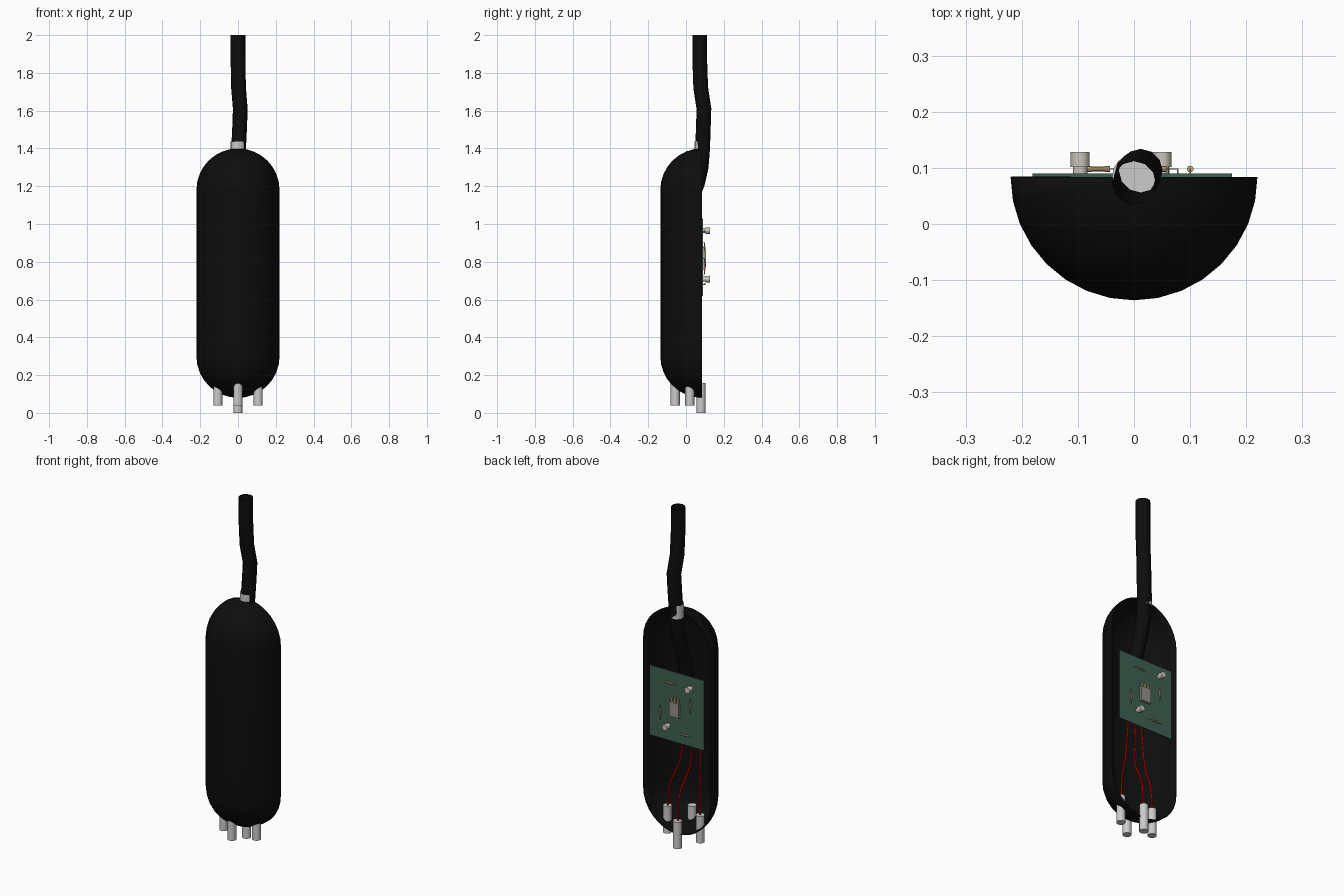
import bpy, bmesh
from mathutils import Vector

if "Cube" in bpy.data.objects:
    bpy.data.objects.remove(bpy.data.objects["Cube"])


def material(name, rgb):
    m = bpy.data.materials.new(name)
    m.diffuse_color = (*rgb, 1)
    m.use_nodes = True
    m.node_tree.nodes["Principled BSDF"].inputs["Base Color"].default_value = m.diffuse_color
    return m


BLACK = material("black_plastic", (0.004, 0.004, 0.004))
GREEN = material("board_green", (0.05, 0.12, 0.085))
RED = material("wire_red", (0.75, 0.0, 0.0))
TAN = material("resistor_tan", (0.62, 0.42, 0.2))
CHIP = material("chip_grey", (0.3, 0.28, 0.25))
METAL = material("capacitor_metal", (0.6, 0.57, 0.5))


def finish(ob, name, mat=None):
    ob.name = name
    if mat:
        ob.data.materials.append(mat)
    return ob


def cylinder(name, a, b, r, mat=None, sides=16):
    a, b = Vector(a), Vector(b)
    d = b - a
    bpy.ops.mesh.primitive_cylinder_add(
        vertices=sides, radius=r, depth=d.length, location=(a + b) / 2,
        rotation=d.to_track_quat('Z', 'Y').to_euler())
    bpy.ops.object.shade_smooth_by_angle()
    return finish(bpy.context.object, name, mat)


def box(name, loc, size, mat=None):
    bpy.ops.mesh.primitive_cube_add(size=1, location=loc)
    ob = bpy.context.object
    ob.scale = size
    return finish(ob, name, mat)


def tube(name, pts, r, mat, kind='BEZIER', res=4):
    cu = bpy.data.curves.new(name, 'CURVE')
    cu.dimensions = '3D'
    cu.bevel_depth, cu.bevel_resolution, cu.resolution_u = r, res, 6
    sp = cu.splines.new(kind)
    if kind == 'BEZIER':
        sp.bezier_points.add(len(pts) - 1)
        for p, co in zip(sp.bezier_points, pts):
            p.co = co
            p.handle_left_type = p.handle_right_type = 'AUTO'
    else:
        sp.points.add(len(pts) - 1)
        for p, co in zip(sp.points, pts):
            p.co = (*co, 1)
    ob = bpy.data.objects.new(name, cu)
    bpy.context.collection.objects.link(ob)
    return finish(ob, name, mat)


# Half-capsule shell, open at the back
R, YB = 0.22, 0.084
bm = bmesh.new()
bmesh.ops.create_uvsphere(bm, u_segments=32, v_segments=16, radius=R)
eq = [e for e in bm.edges if all(abs(v.co.z) < 1e-4 for v in e.verts)]
bmesh.ops.split_edges(bm, edges=eq)
top_faces = [f for f in bm.faces if f.calc_center_median().z > 0]
top = {v for f in top_faces for v in f.verts}
for v in bm.verts:
    v.co.z += 1.18 if v in top else 0.30
rims = [e for e in bm.edges if e.is_boundary]
bmesh.ops.bridge_loops(bm, edges=rims)
bmesh.ops.bisect_plane(bm, geom=bm.verts[:] + bm.edges[:] + bm.faces[:],
                       plane_co=(0, 0, 0), plane_no=(0, 1, 0), clear_outer=True)
bmesh.ops.translate(bm, verts=bm.verts, vec=(0, YB, 0))
bmesh.ops.recalc_face_normals(bm, faces=bm.faces)
if sum(f.normal.y * f.calc_area() for f in bm.faces) > 0:
    bmesh.ops.reverse_faces(bm, faces=bm.faces)
me = bpy.data.meshes.new("shell")
bm.to_mesh(me)
bm.free()
shell = bpy.data.objects.new("shell", me)
bpy.context.collection.objects.link(shell)
finish(shell, "shell", BLACK)
for p in me.polygons:
    p.use_smooth = True
sol = shell.modifiers.new("wall", 'SOLIDIFY')
sol.thickness, sol.offset = 0.004, -1

# Cable (open ended) and its metal collar
tube("cable", [(0, 0.073, 2.0), (0, 0.073, 1.86), (0.003, 0.078, 1.72),
               (0.012, 0.095, 1.61), (0.009, 0.092, 1.52), (0.003, 0.088, 1.40),
               (0.002, 0.080, 1.30), (0, 0.062, 1.22), (0, 0.03, 1.13),
               (0, 0.0, 1.04), (0, -0.015, 0.92)], 0.039, BLACK, 'POLY')
cylinder("cable_collar", (0, 0.085, 1.36), (0, 0.085, 1.437), 0.039)

# Contact pins at the bottom
for x, y, z in [(0, 0.08, 0), (0, -0.057, 0.04), (0.107, 0.02, 0.04), (-0.107, 0.02, 0.04)]:
    cylinder("pin", (x, y, z), (x, y, z + 0.158), 0.024)

# Red wires from the cable to the pins
for x0, x1, y1, z1 in [(0.03, 0.105, 0.02, 0.19), (-0.025, 0, 0.075, 0.15), (-0.076, -0.107, 0.02, 0.19)]:
    tube("wire", [(x0 * 0.4, -0.015, 0.93), (x0, -0.02, 0.6),
                  (x0 * 0.7 + x1 * 0.3, -0.01, 0.45),
                  (x0 * 0.15 + x1 * 0.85, y1 * 0.75, 0.32), (x1, y1, z1)],
         0.005, RED, res=1)

# Circuit board
box("circuit_board", (-0.003, 0.087, 0.825), (0.355, 0.006, 0.41), GREEN)

# Capacitors: wide can with narrower neck
for x, z in [(-0.096, 0.965), (0.05, 0.708)]:
    cylinder("capacitor_base", (x, 0.088, z), (x, 0.104, z), 0.013, METAL)
    cylinder("capacitor_can", (x, 0.102, z), (x, 0.128, z), 0.017, METAL)

# Resistors: body with end beads and leads bent into the board
for x, z, d in [(0.037, 0.962, (1, 0, 0)), (-0.064, 0.682, (1, 0, 0)),
                (0.1, 0.775, (0, 0, 1)), (-0.095, 0.86, (0, 0, 1))]:
    c, d = Vector((x, 0.098, z)), Vector(d)
    cylinder("resistor", c - d * 0.018, c + d * 0.018, 0.0045, TAN, 10)
    cylinder("resistor_lead", c - d * 0.042, c + d * 0.042, 0.0015, METAL, 6)
    for s in (-1, 1):
        cylinder("resistor_end", c + d * s * 0.012, c + d * s * 0.021, 0.006, TAN, 10)
        e = c + d * s * 0.041
        cylinder("resistor_leg", e, e - Vector((0, 0.01, 0)), 0.0015, METAL, 6)

# Chip with three legs
box("chip", (0.005, 0.099, 0.815), (0.062, 0.014, 0.085), CHIP)
for i in (-1, 0, 1):
    box("chip_leg", (0.005 + i * 0.022, 0.097, 0.867), (0.01, 0.006, 0.024), TAN)
    box("chip_foot", (0.005 + i * 0.022, 0.094, 0.879), (0.01, 0.01, 0.006), TAN)
